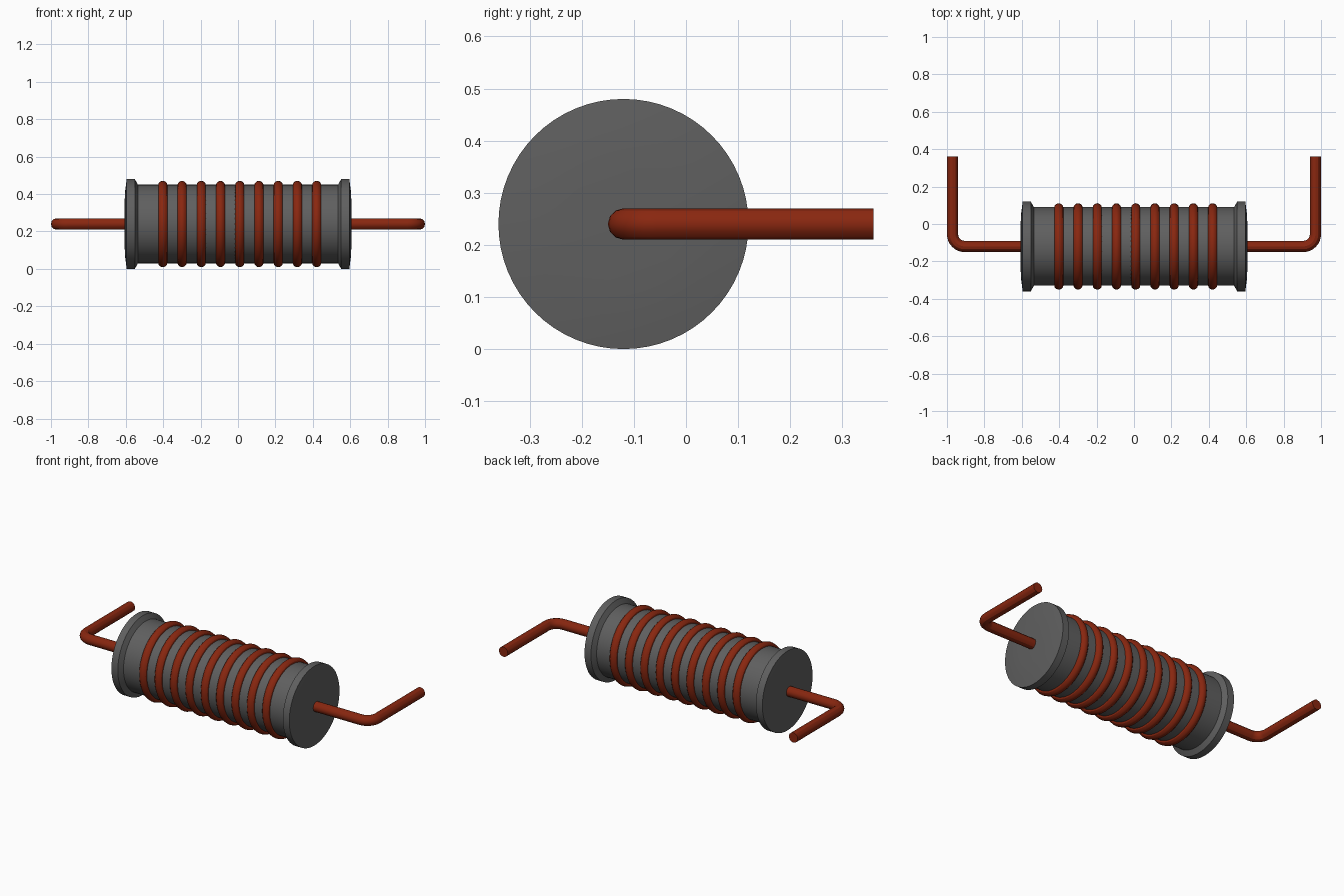
import bpy, bmesh, math
from mathutils import Matrix, Vector

cube = bpy.data.objects.get("Cube")
if cube:
    bpy.data.objects.remove(cube, do_unlink=True)

AXIS_Y, AXIS_Z = -0.12, 0.24   # centre line of the core
WIRE_R = 0.03


def material(name, rgb):
    m = bpy.data.materials.new(name)
    m.use_nodes = True
    m.diffuse_color = (*rgb, 1)
    bsdf = m.node_tree.nodes["Principled BSDF"]
    bsdf.inputs["Base Color"].default_value = (*rgb, 1)
    bsdf.inputs["Roughness"].default_value = 0.6
    return m


ferrite = material("dark grey core", (0.115, 0.115, 0.115))
copper = material("copper red wire", (0.25, 0.02, 0.005))


def finish(ob, mat):
    ob.data.materials.clear()
    ob.data.materials.append(mat)
    bpy.ops.object.select_all(action='DESELECT')
    ob.select_set(True)
    bpy.context.view_layer.objects.active = ob
    bpy.ops.object.shade_smooth_by_angle(angle=math.radians(30))


def lathe(name, profile, mat, steps=64):
    """Spin (x, radius) points round the core's centre line."""
    bm = bmesh.new()
    verts = [bm.verts.new((x, 0, r)) for x, r in profile]
    edges = [bm.edges.new(pair) for pair in zip(verts, verts[1:])]
    bmesh.ops.spin(bm, geom=verts + edges, cent=(0, 0, 0), axis=(1, 0, 0),
                   angle=math.tau, steps=steps, use_duplicate=False)
    bmesh.ops.remove_doubles(bm, verts=bm.verts, dist=1e-4)
    bmesh.ops.recalc_face_normals(bm, faces=bm.faces)
    me = bpy.data.meshes.new(name)
    bm.to_mesh(me)
    bm.free()
    ob = bpy.data.objects.new(name, me)
    ob.location = (0, AXIS_Y, AXIS_Z)
    bpy.context.collection.objects.link(ob)
    finish(ob, mat)
    return ob


# Core with a flared rim and slightly domed face at each end
half = [(0.608, 0.0), (0.607, 0.11), (0.603, 0.18), (0.595, 0.24),
        (0.552, 0.24), (0.535, 0.21)]
lathe("core", [(-x, r) for x, r in half] + half[::-1], ferrite)

# Nine separate turns of wire round the core
for i in range(9):
    bpy.ops.mesh.primitive_torus_add(
        major_radius=0.206, minor_radius=0.025, major_segments=48, minor_segments=12,
        location=(-0.402 + i * 0.1028, AXIS_Y, AXIS_Z), rotation=(0, math.pi / 2, 0))
    turn = bpy.context.object
    turn.name = f"wire_turn_{i + 1}"
    finish(turn, copper)

# Bent lead out of each end
BEND = 0.065
for side, name in ((1, "left_lead"), (-1, "right_lead")):
    pts = [(0.58, AXIS_Y)]
    for k in range(9):
        a = -math.pi / 2 + k * math.pi / 16
        pts.append((0.97 - BEND + BEND * math.cos(a), AXIS_Y + BEND + BEND * math.sin(a)))
    pts.append((0.97, 0.36))
    cu = bpy.data.curves.new(name, 'CURVE')
    cu.dimensions = '3D'
    cu.bevel_depth = WIRE_R
    cu.bevel_resolution = 4
    cu.use_fill_caps = True
    spline = cu.splines.new('POLY')
    spline.points.add(len(pts) - 1)
    for p, (x, y) in zip(spline.points, pts):
        p.co = (side * x, y, AXIS_Z, 1)
    lead = bpy.data.objects.new(name, cu)
    bpy.context.collection.objects.link(lead)
    bpy.ops.object.select_all(action='DESELECT')
    lead.select_set(True)
    bpy.context.view_layer.objects.active = lead
    bpy.ops.object.convert(target='MESH')
    finish(bpy.context.object, copper)
